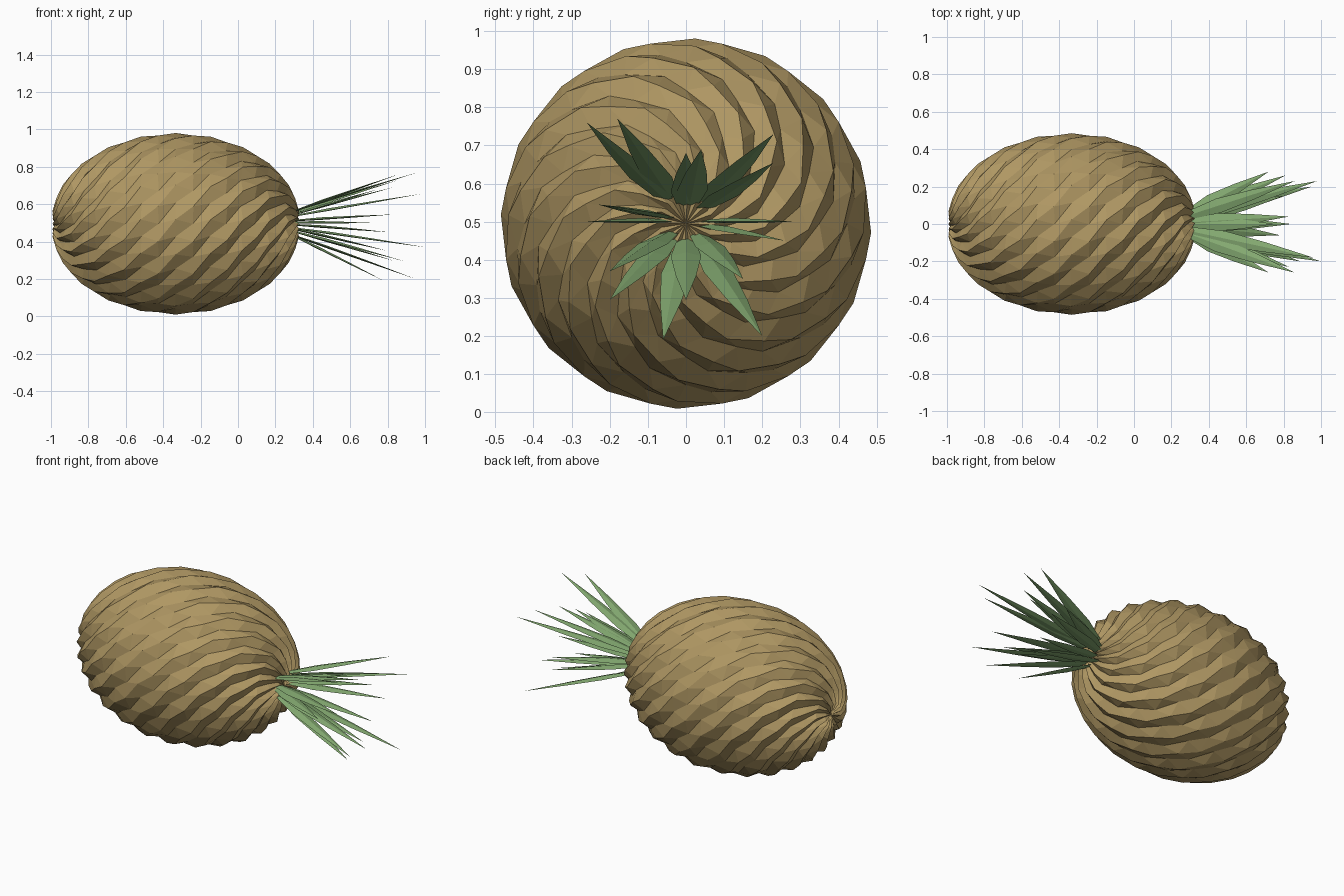
import bpy, bmesh
from math import sin, cos, pi
from mathutils import Vector

if "Cube" in bpy.data.objects:
    bpy.data.objects.remove(bpy.data.objects["Cube"], do_unlink=True)


def material(name, rgb):
    mat = bpy.data.materials.new(name)
    mat.use_nodes = True
    mat.diffuse_color = (*rgb, 1)
    mat.node_tree.nodes["Principled BSDF"].inputs["Base Color"].default_value = (*rgb, 1)
    return mat


def finish(name, bm, mat):
    bmesh.ops.recalc_face_normals(bm, faces=bm.faces)
    mesh = bpy.data.meshes.new(name)
    bm.to_mesh(mesh)
    bm.free()
    mesh.materials.append(mat)
    obj = bpy.data.objects.new(name, mesh)
    bpy.context.collection.objects.link(obj)
    return obj


rind = material("tan rind", (0.43, 0.31, 0.125))
green = material("leaf green", (0.23, 0.40, 0.165))
CENTRE = Vector((-0.333, 0, 0.495))

# Fruit: ellipsoid along x, its grid points raised in a spiral checker
SEGS, RINGS = 32, 22
bm = bmesh.new()
rows = []
for j in range(1, RINGS):
    a = pi * j / RINGS
    row = []
    for i in range(SEGS):
        bump = 0.010 if (i + j) % 2 else -0.010
        b = 2 * pi * (i + 0.25 * (j % 2)) / SEGS
        r = 0.476 * sin(a) + bump * min(1, 2.2 * sin(a))
        x = -0.655 * cos(a) + bump * -cos(a)
        row.append(bm.verts.new(CENTRE + Vector((x, r * sin(b), r * cos(b)))))
    rows.append(row)
for lower, upper in zip(rows, rows[1:]):
    for i in range(SEGS):
        k = (i + 1) % SEGS
        bm.faces.new((lower[i], lower[k], upper[k]))
        bm.faces.new((lower[i], upper[k], upper[i]))
# Slightly dimpled ends
for row, x in ((rows[0], -0.64), (rows[-1], 0.64)):
    pole = bm.verts.new(CENTRE + Vector((x, 0, 0)))
    for i in range(SEGS):
        bm.faces.new((row[i], row[(i + 1) % SEGS], pole))
finish("fruit", bm, rind)


# Leaf: flat ridged blade that widens, then tapers to its tip
def leaf(name, tip):
    tip = Vector(tip)
    root = Vector((0.29, tip.y * 0.2, 0.5 + (tip.z - 0.5) * 0.22))
    along = tip - root
    side = Vector((0, 0, 1)).cross(along).normalized()
    up = along.cross(side).normalized()
    bm = bmesh.new()
    loops = []
    for t, w in ((0, 0.022), (0.28, 0.040), (0.6, 0.027)):
        p = root + along * t
        loops.append([bm.verts.new(p + d) for d in
                      (side * w, up * w * 0.25, -side * w, -up * w * 0.1)])
    bm.faces.new(loops[0])
    for a, b in zip(loops, loops[1:]):
        for i in range(4):
            k = (i + 1) % 4
            bm.faces.new((a[i], a[k], b[k], b[i]))
    end = bm.verts.new(tip)
    for i in range(4):
        bm.faces.new((loops[-1][i], loops[-1][(i + 1) % 4], end))
    finish(name, bm, green)


# Crown of leaves, listed by tip position
tips = [
    (0.96, -0.18, 0.77), (0.86, -0.26, 0.76), (0.86, 0.23, 0.73),
    (0.98, 0.23, 0.655), (0.83, 0.04, 0.69), (0.75, 0, 0.68),
    (0.83, -0.23, 0.545), (0.72, -0.26, 0.50), (0.72, 0.28, 0.50),
    (0.81, 0.26, 0.45), (1.0, -0.20, 0.37), (0.89, -0.20, 0.295),
    (0.78, -0.06, 0.19), (0.84, 0, 0.295), (0.80, 0.15, 0.35),
    (0.95, 0.20, 0.20),
]
for n, tip in enumerate(tips, 1):
    leaf(f"crown_leaf_{n}", tip)
